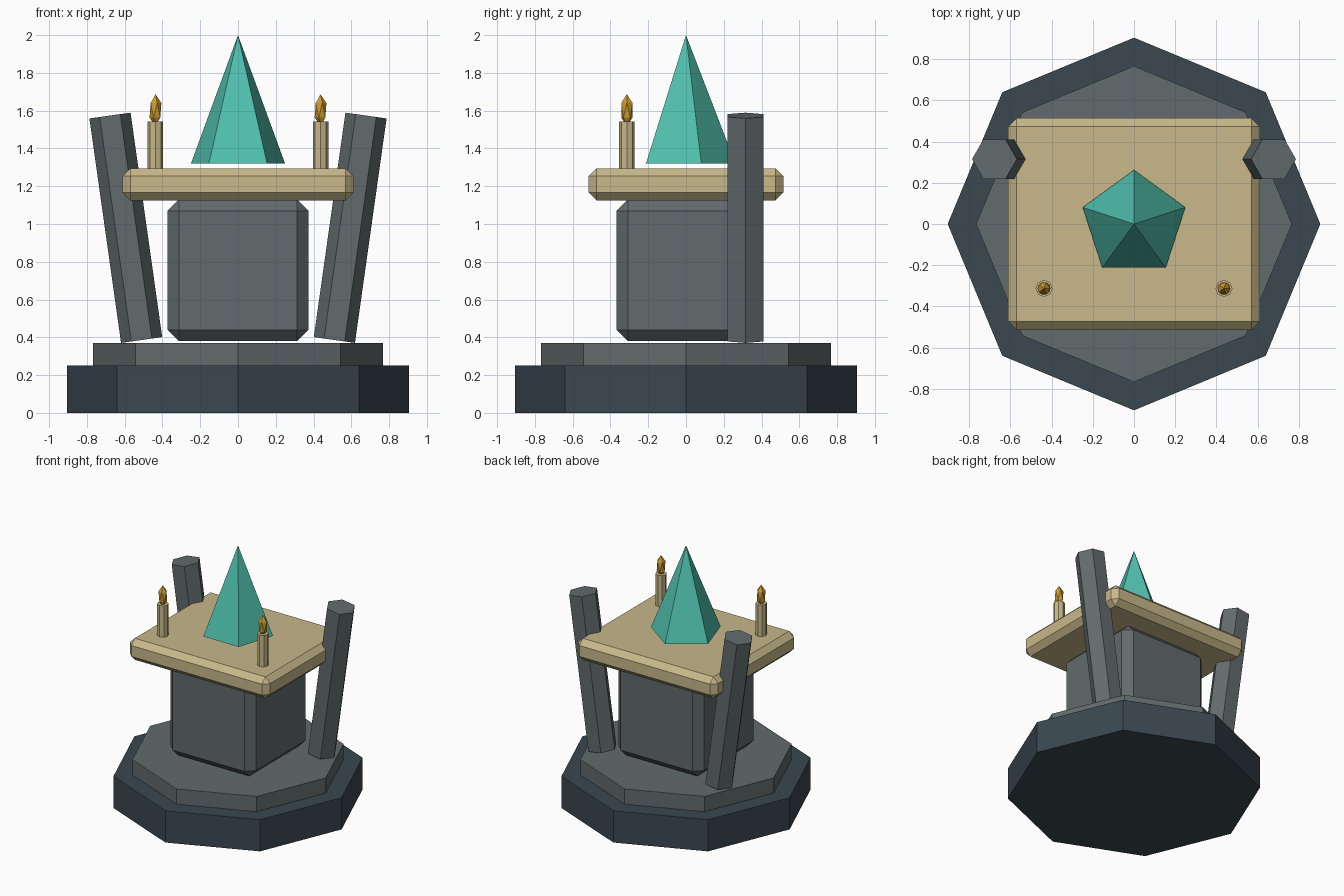
import bpy, bmesh, math
from mathutils import Matrix

if "Cube" in bpy.data.objects:
    bpy.data.objects.remove(bpy.data.objects["Cube"])


def material(name, rgb):
    """Flat colour given as 0-255 display values."""
    m = bpy.data.materials.new(name)
    lin = [((c / 255 + 0.055) / 1.055) ** 2.4 for c in rgb]
    m.diffuse_color = (*lin, 1)
    m.use_nodes = True
    m.node_tree.nodes["Principled BSDF"].inputs["Base Color"].default_value = m.diffuse_color
    return m


SLATE = material("dark slate", (58, 71, 80))
STONE = material("grey stone", (98, 107, 109))
TAN = material("tan stone", (200, 184, 138))
TEAL = material("teal crystal", (80, 192, 173))
GOLD = material("gold flame", (208, 155, 48))


def finish(name, bm, mat, matrix):
    bm.transform(matrix)
    bmesh.ops.recalc_face_normals(bm, faces=bm.faces)
    me = bpy.data.meshes.new(name)
    bm.to_mesh(me)
    bm.free()
    me.materials.append(mat)
    ob = bpy.data.objects.new(name, me)
    bpy.context.collection.objects.link(ob)
    return ob


def prism(name, sides, r1, r2, height, centre, mat, spin=0, lean=0):
    """Prism or pyramid with a corner at angle `spin`, leaning in x."""
    bm = bmesh.new()
    ring = [(math.cos(spin + math.tau * i / sides), math.sin(spin + math.tau * i / sides))
            for i in range(sides)]
    low = [bm.verts.new((r1 * c, r1 * s, -height / 2)) for c, s in ring]
    bm.faces.new(low[::-1])
    if r2:
        top = [bm.verts.new((r2 * c, r2 * s, height / 2)) for c, s in ring]
        bm.faces.new(top)
    else:
        tip = bm.verts.new((0, 0, height / 2))
    for i in range(sides):
        j = (i + 1) % sides
        bm.faces.new((low[i], low[j], top[j], top[i]) if r2 else (low[i], low[j], tip))
    return finish(name, bm, mat, Matrix.Translation(centre) @ Matrix.Rotation(lean, 4, 'Y'))


def chamfered_box(name, size, centre, chamfer, mat):
    bm = bmesh.new()
    bmesh.ops.create_cube(bm, size=1)
    bm.transform(Matrix.Diagonal((*size, 1)))
    bmesh.ops.bevel(bm, geom=bm.edges[:], offset=chamfer, segments=1,
                    affect='EDGES', profile=0.5)
    return finish(name, bm, mat, Matrix.Translation(centre))


# Octagonal stepped base
prism("base", 8, 0.905, 0.905, 0.25, (0, 0, 0.125), SLATE)
prism("base_step", 8, 0.767, 0.767, 0.12, (0, 0, 0.31), STONE)

# Pedestal block and table slab
chamfered_box("pedestal", (0.746, 0.736, 0.75), (0, 0, 0.755), 0.06, STONE)
chamfered_box("table_slab", (1.224, 1.03, 0.17), (0, 0, 1.21), 0.042, TAN)

# Floating five-sided crystal
prism("crystal", 5, 0.262, 0, 0.68, (0, 0, 1.66), TEAL, spin=math.pi / 2)

# Mirrored leaning pillars, candles and flames
for side, label in ((-1, "left"), (1, "right")):
    prism(label + "_pillar", 6, 0.11, 0.11, 1.2, (side * 0.594, 0.315, 0.98), STONE,
          lean=side * 0.14)
    prism(label + "_candle", 8, 0.041, 0.041, 0.25, (side * 0.437, -0.313, 1.418), TAN)
    bm = bmesh.new()
    bmesh.ops.create_icosphere(bm, subdivisions=1, radius=1)
    finish(label + "_flame", bm, GOLD, Matrix.Translation((side * 0.437, -0.313, 1.602))
           @ Matrix.Diagonal((0.035, 0.035, 0.085, 1)))
